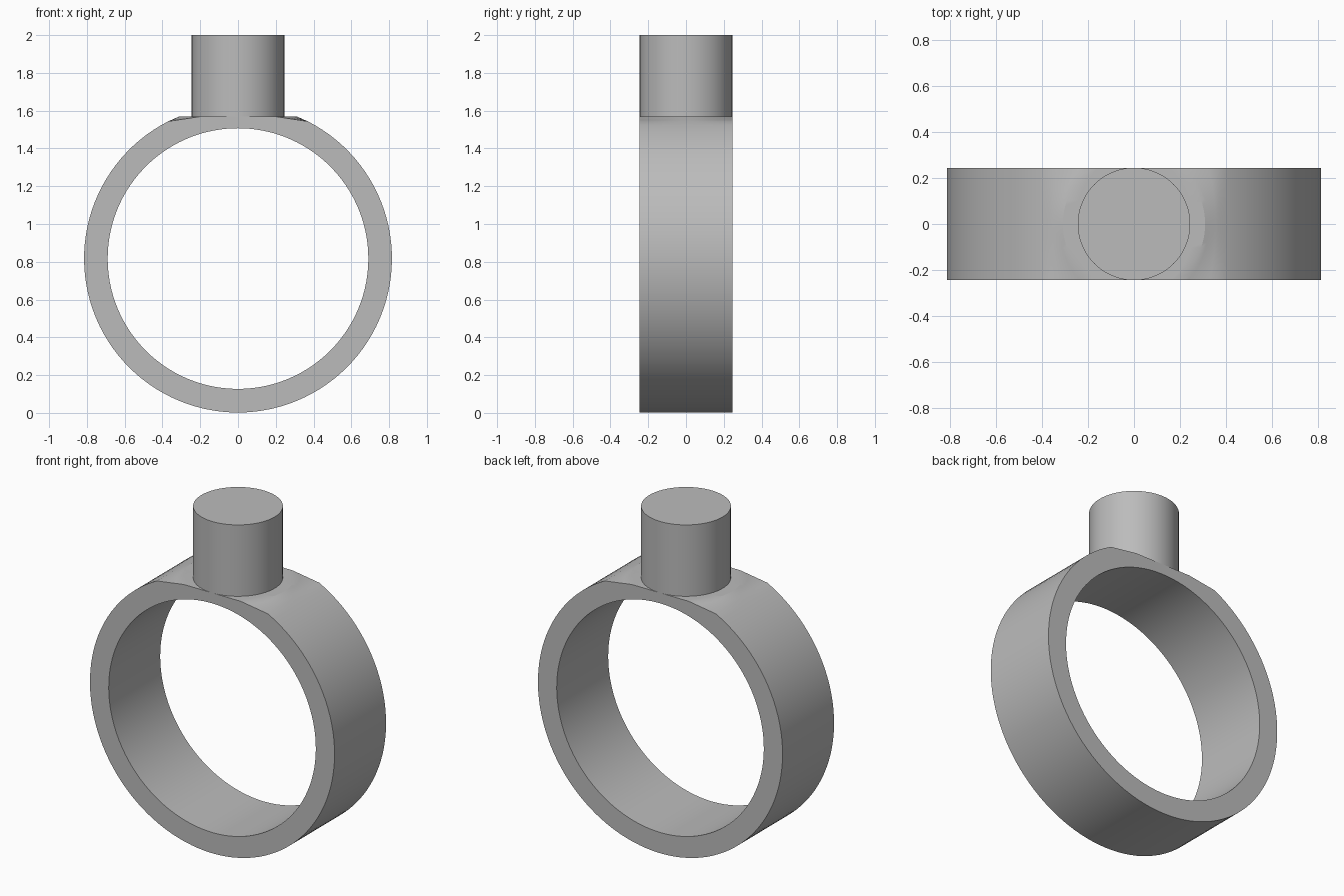
import bpy, bmesh
from math import sin, cos, asin, sqrt, pi, radians

if "Cube" in bpy.data.objects:
    bpy.data.objects.remove(bpy.data.objects["Cube"])

OUTER, INNER, CENTER = 0.815, 0.69, 0.817
HALF = 0.245               # half width of the band, also the post radius
SEAT_Z, SEAT_R, SEAT_X = 1.57, 0.31, 0.37
ROWS, ARC, SLOPE, FLAT = 24, 96, 4, 12

grey = bpy.data.materials.new("plain grey")
grey.use_nodes = True
colour = (0.5, 0.5, 0.5, 1)
grey.diffuse_color = colour
grey.node_tree.nodes["Principled BSDF"].inputs["Base Color"].default_value = colour


def finish(bm, name):
    bmesh.ops.recalc_face_normals(bm, faces=bm.faces)
    mesh = bpy.data.meshes.new(name)
    bm.to_mesh(mesh)
    bm.free()
    mesh.materials.append(grey)
    obj = bpy.data.objects.new(name, mesh)
    bpy.context.collection.objects.link(obj)
    bpy.ops.object.select_all(action='DESELECT')
    obj.select_set(True)
    bpy.context.view_layer.objects.active = obj
    bpy.ops.object.shade_smooth_by_angle(angle=radians(30) if name == "post" else radians(20))


def outer_profile(y):
    """Round band whose crown slopes up to a flat circular seat."""
    start = asin(SEAT_X / OUTER)
    edge_z = CENTER + OUTER * cos(start)
    seat = sqrt(SEAT_R ** 2 - y ** 2)
    pts = []
    for i in range(ARC):
        a = start + (2 * pi - 2 * start) * i / ARC
        pts.append((OUTER * sin(a), CENTER + OUTER * cos(a)))
    rise = [(SEAT_X + (seat - SEAT_X) * i / SLOPE,
             edge_z + (SEAT_Z - edge_z) * i / SLOPE) for i in range(SLOPE)]
    pts += [(-x, z) for x, z in rise]
    pts += [(-seat + 2 * seat * i / FLAT, SEAT_Z) for i in range(FLAT + 1)]
    pts += [(x, z) for x, z in reversed(rise[1:])]
    return pts


def inner_profile():
    start = asin(SEAT_X / OUTER)
    crown = 2 * SLOPE + FLAT
    angles = [start + (2 * pi - 2 * start) * i / ARC for i in range(ARC)]
    angles += [-start + 2 * start * i / crown for i in range(crown)]
    return [(INNER * sin(a), CENTER + INNER * cos(a)) for a in angles]


# Band: matching inner and outer rows swept across the width
bm = bmesh.new()
outer, inner = [], []
for r in range(ROWS + 1):
    y = -HALF + 2 * HALF * r / ROWS
    outer.append([bm.verts.new((x, y, z)) for x, z in outer_profile(y)])
    inner.append([bm.verts.new((x, y, z)) for x, z in inner_profile()])
count = len(outer[0])
for i in range(count):
    j = (i + 1) % count
    for rows in (outer, inner):
        for r in range(ROWS):
            bm.faces.new((rows[r][i], rows[r][j], rows[r + 1][j], rows[r + 1][i]))
    for r in (0, ROWS):
        bm.faces.new((outer[r][i], outer[r][j], inner[r][j], inner[r][i]))
finish(bm, "ring_band")

# Post standing on the seat
bm = bmesh.new()
bmesh.ops.create_cone(bm, cap_ends=True, segments=96, radius1=HALF, radius2=HALF,
                      depth=2 - SEAT_Z + 0.01)
bmesh.ops.translate(bm, verts=bm.verts, vec=(0, 0, (2 + SEAT_Z - 0.01) / 2))
finish(bm, "post")
